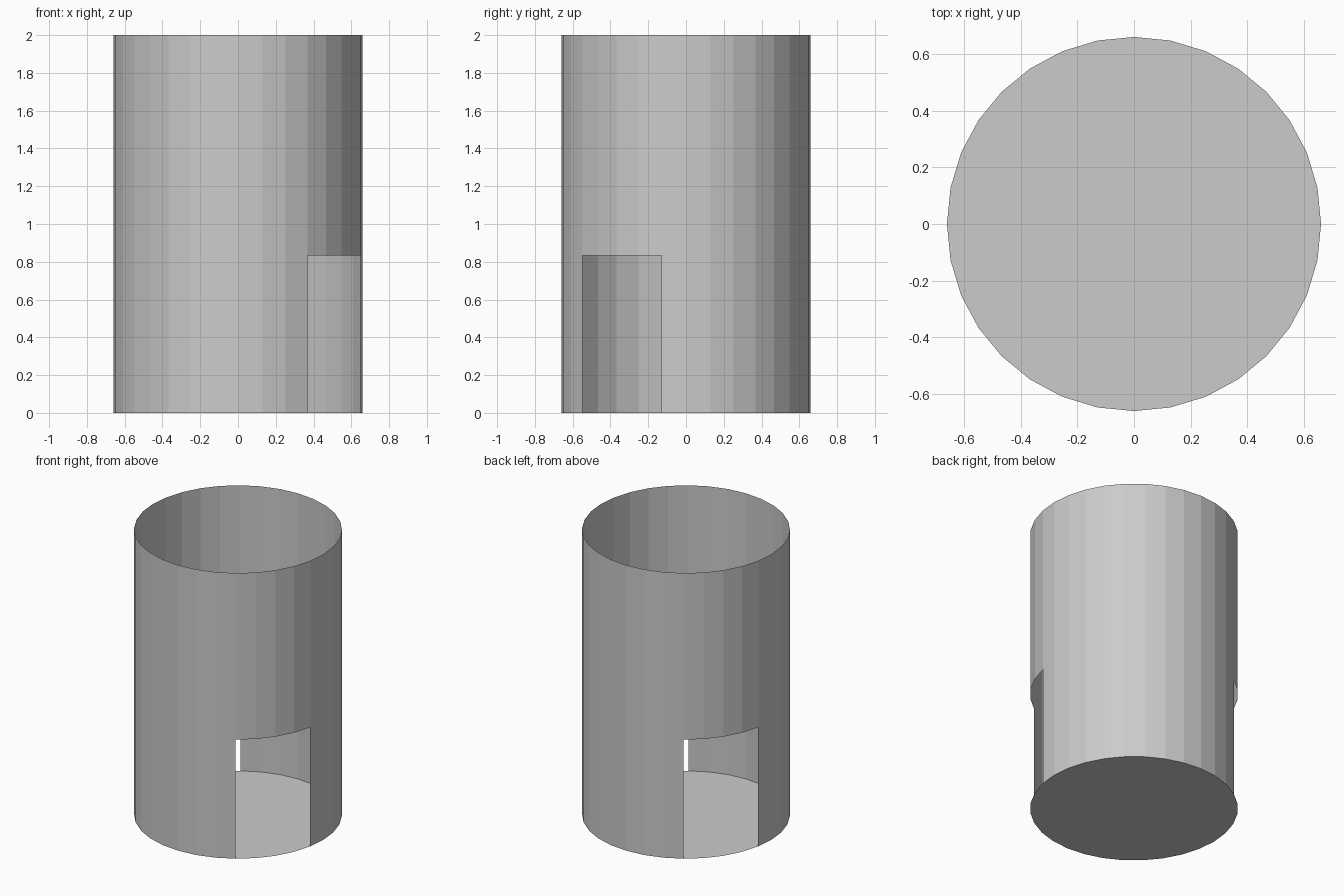
import bpy, bmesh
from math import atan2, degrees

if "Cube" in bpy.data.objects:
    bpy.data.objects.remove(bpy.data.objects["Cube"])

RADIUS, HEIGHT, DOOR_HEIGHT, SIDES = 0.66, 2.0, 0.834, 32

bm = bmesh.new()

# Floor disc, its rim pulled up into an open thin-walled tube in two bands
bmesh.ops.create_circle(bm, cap_ends=True, segments=SIDES, radius=RADIUS)
floor = bm.faces[:]
rim = bm.edges[:]
for rise in (DOOR_HEIGHT, HEIGHT - DOOR_HEIGHT):
    new = bmesh.ops.extrude_edge_only(bm, edges=rim)["geom"]
    verts = [g for g in new if isinstance(g, bmesh.types.BMVert)]
    bmesh.ops.translate(bm, verts=verts, vec=(0, 0, rise))
    top = set(verts)
    rim = [g for g in new if isinstance(g, bmesh.types.BMEdge)
           and all(v in top for v in g.verts)]

# Two opposite doorways, each four panels wide
def in_doorway(face):
    c = face.calc_center_median()
    angle = degrees(atan2(c.y, c.x)) % 180
    return face not in floor and c.z < DOOR_HEIGHT and 123.75 < angle < 168.75

doors = [f for f in bm.faces if in_doorway(f)]
bmesh.ops.delete(bm, geom=doors, context='FACES')

# Outward-facing flat panels
for f in bm.faces:
    c = f.calc_center_median()
    f.normal_update()
    outward = -f.normal.z if f in floor else f.normal.x * c.x + f.normal.y * c.y
    if outward < 0:
        f.normal_flip()

mesh = bpy.data.meshes.new("open_cylinder")
bm.to_mesh(mesh)
bm.free()
bpy.context.collection.objects.link(bpy.data.objects.new("open_cylinder", mesh))
